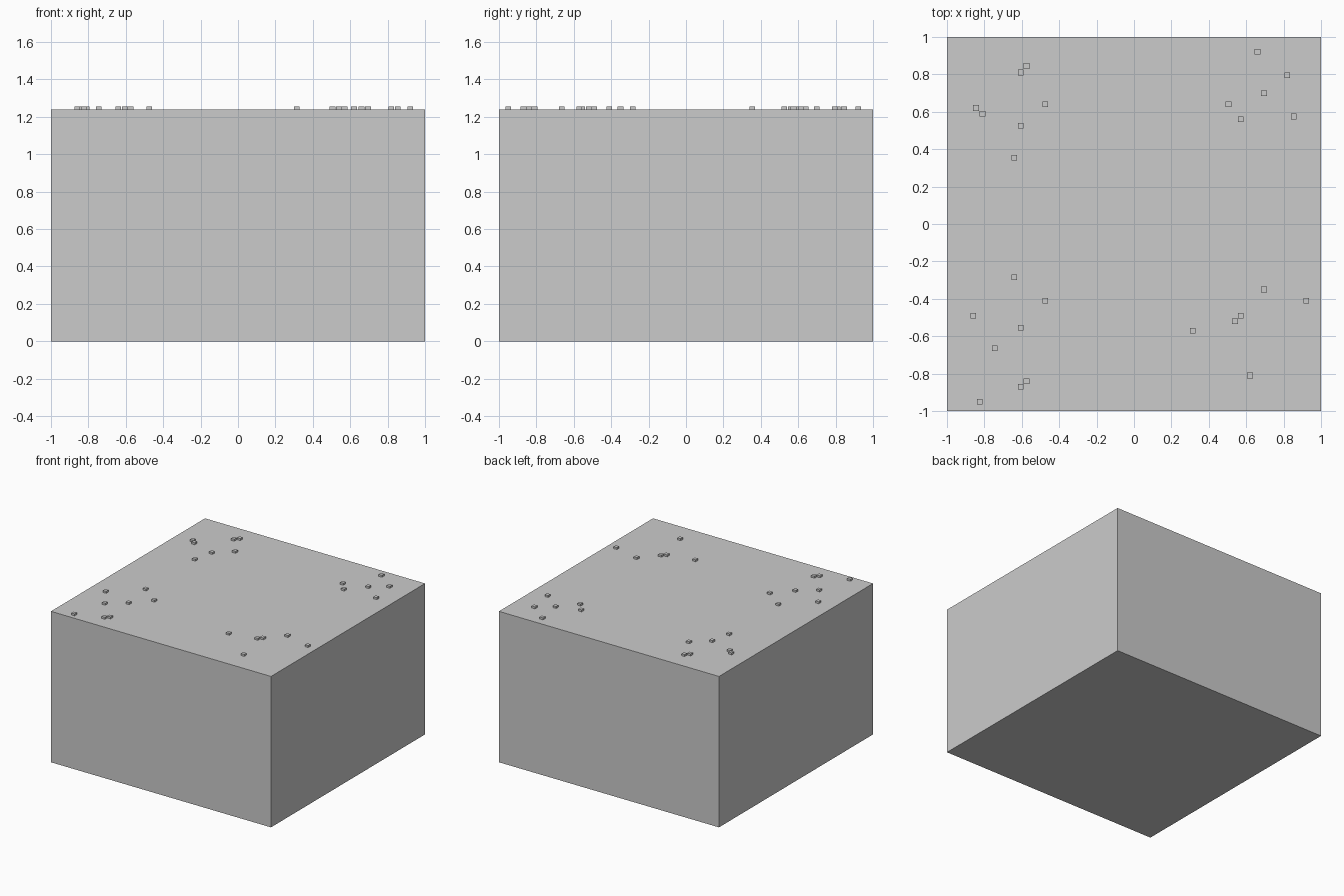
import bpy
import bmesh
from mathutils import Matrix, Vector

default_cube = bpy.data.objects.get("Cube")
if default_cube:
    bpy.data.objects.remove(default_cube, do_unlink=True)

BLOCK_HEIGHT = 1.24
STUD_WIDTH = 0.03
STUD_HEIGHT = 0.016


def make_boxes(name, size, base_points):
    """Create one object made of equal boxes standing on the given points."""
    bm = bmesh.new()
    for point in base_points:
        centre = Vector(point) + Vector((0, 0, size[2] / 2))
        matrix = Matrix.Translation(centre) @ Matrix.Diagonal((*size, 1))
        bmesh.ops.create_cube(bm, size=1, matrix=matrix)
    mesh = bpy.data.meshes.new(name)
    bm.to_mesh(mesh)
    bm.free()
    obj = bpy.data.objects.new(name, mesh)
    bpy.context.collection.objects.link(obj)
    return obj


# Main body
block = make_boxes("block", (2, 2, BLOCK_HEIGHT), [(0, 0, 0)])

# Small square studs scattered in one group per corner of the top
stud_groups = {
    "back_right_studs": [(-.605, .81), (-.575, .845), (-.845, .62), (-.81, .59),
                         (-.475, .64), (-.605, .525), (-.64, .355)],
    "back_left_studs": [(.66, .92), (.82, .795), (.695, .7), (.505, .64),
                        (.57, .56), (.855, .575)],
    "front_right_studs": [(-.64, -.285), (-.475, -.41), (-.86, -.49),
                          (-.605, -.555), (-.745, -.665), (-.575, -.84),
                          (-.605, -.87), (-.825, -.95)],
    "front_left_studs": [(.695, -.35), (.92, -.41), (.57, -.49), (.54, -.52),
                         (.315, -.57), (.62, -.81)],
}
for group_name, positions in stud_groups.items():
    studs = make_boxes(group_name, (STUD_WIDTH, STUD_WIDTH, STUD_HEIGHT),
                       [(x, y, BLOCK_HEIGHT) for x, y in positions])
    studs.parent = block
